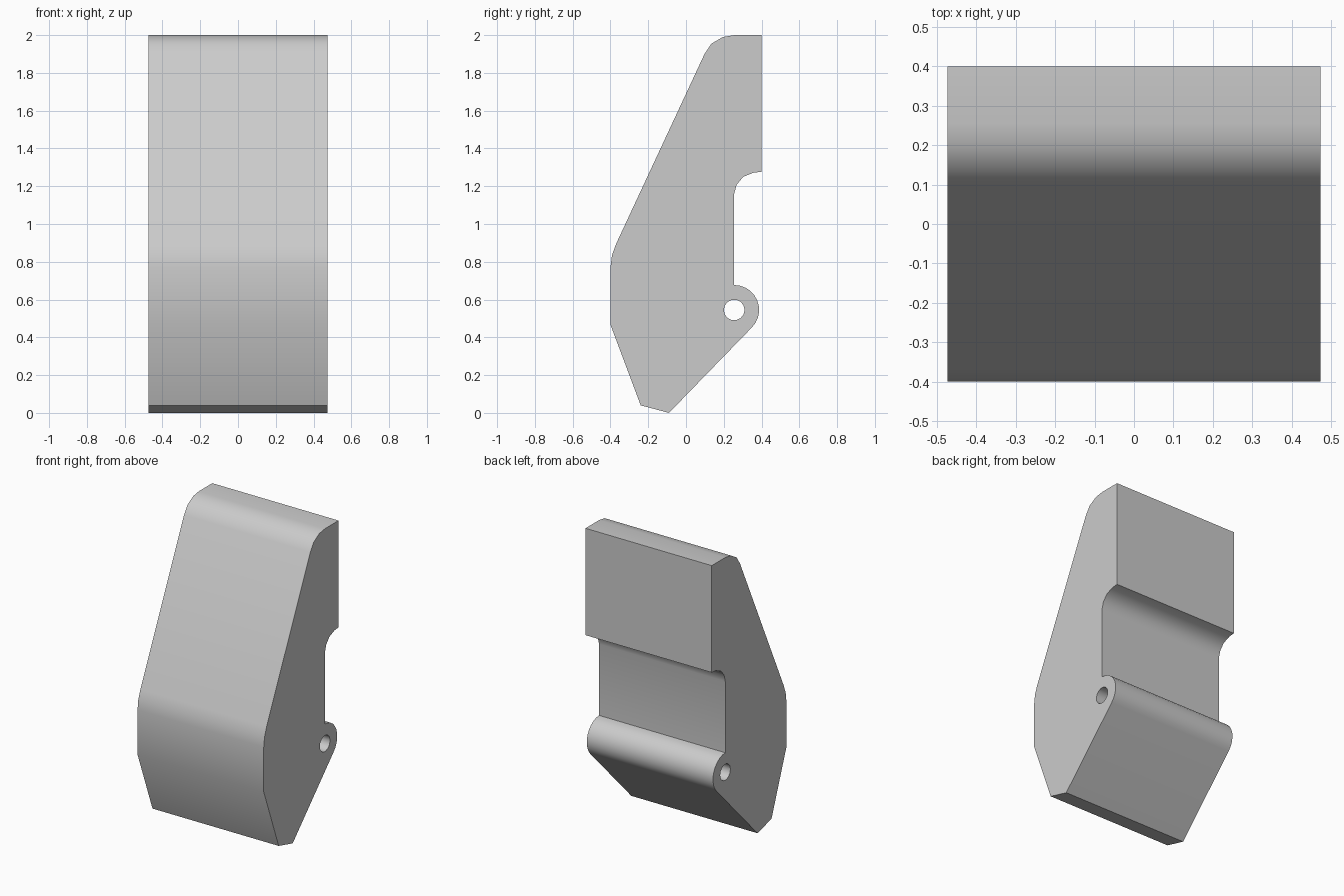
import bpy
import bmesh
from math import cos, sin, radians

if "Cube" in bpy.data.objects:
    bpy.data.objects.remove(bpy.data.objects["Cube"])

HALF_WIDTH = 0.473
PIVOT = (0.255, 0.545)


def arc(centre, radius, start, end, steps):
    """Points (y, z) along a circular arc, angles in degrees."""
    angles = [radians(start + (end - start) * i / steps) for i in range(steps + 1)]
    return [(centre[0] + radius * cos(a), centre[1] + radius * sin(a)) for a in angles]


def add_loop(bm, points):
    """Closed loop of edges on the right-hand side plane."""
    verts = [bm.verts.new((-HALF_WIDTH, y, z)) for y, z in points]
    return [bm.edges.new((v, verts[i - 1])) for i, v in enumerate(verts)]


# Side outline: rounded top, sloped front, angled foot, pivot boss, back recess
outline = [
    (0.40, 2.0), (0.255, 2.0), (0.195, 1.99), (0.135, 1.955), (0.098, 1.90),
    (-0.37, 0.895), (-0.392, 0.835), (-0.40, 0.77), (-0.40, 0.467),
    (-0.24, 0.04), (-0.09, 0.0),
]
outline += arc(PIVOT, 0.132, -45, 90, 10)
outline += [(0.255, 1.16), (0.268, 1.208), (0.303, 1.25), (0.358, 1.272), (0.40, 1.276)]

# Pin hole through the boss
hole = arc(PIVOT, 0.055, 0, 360, 14)[:-1]

bm = bmesh.new()
edges = add_loop(bm, outline) + add_loop(bm, hole)
bmesh.ops.triangle_fill(bm, edges=edges, use_beauty=True, use_dissolve=False)
result = bmesh.ops.extrude_face_region(bm, geom=bm.faces[:], use_keep_orig=True)
moved = [g for g in result["geom"] if isinstance(g, bmesh.types.BMVert)]
bmesh.ops.translate(bm, verts=moved, vec=(2 * HALF_WIDTH, 0, 0))
bmesh.ops.recalc_face_normals(bm, faces=bm.faces[:])

mesh = bpy.data.meshes.new("lever_body")
bm.to_mesh(mesh)
bm.free()
body = bpy.data.objects.new("lever_body", mesh)
bpy.context.collection.objects.link(body)

# Plain grey finish
grey = bpy.data.materials.new("light_grey")
grey.use_nodes = True
colour = (0.6, 0.6, 0.6, 1.0)
grey.diffuse_color = colour
grey.node_tree.nodes["Principled BSDF"].inputs["Base Color"].default_value = colour
mesh.materials.append(grey)

# Smooth curved surfaces, crisp corners
bpy.ops.object.select_all(action="DESELECT")
body.select_set(True)
bpy.context.view_layer.objects.active = body
bpy.ops.object.shade_smooth_by_angle(angle=radians(30))
